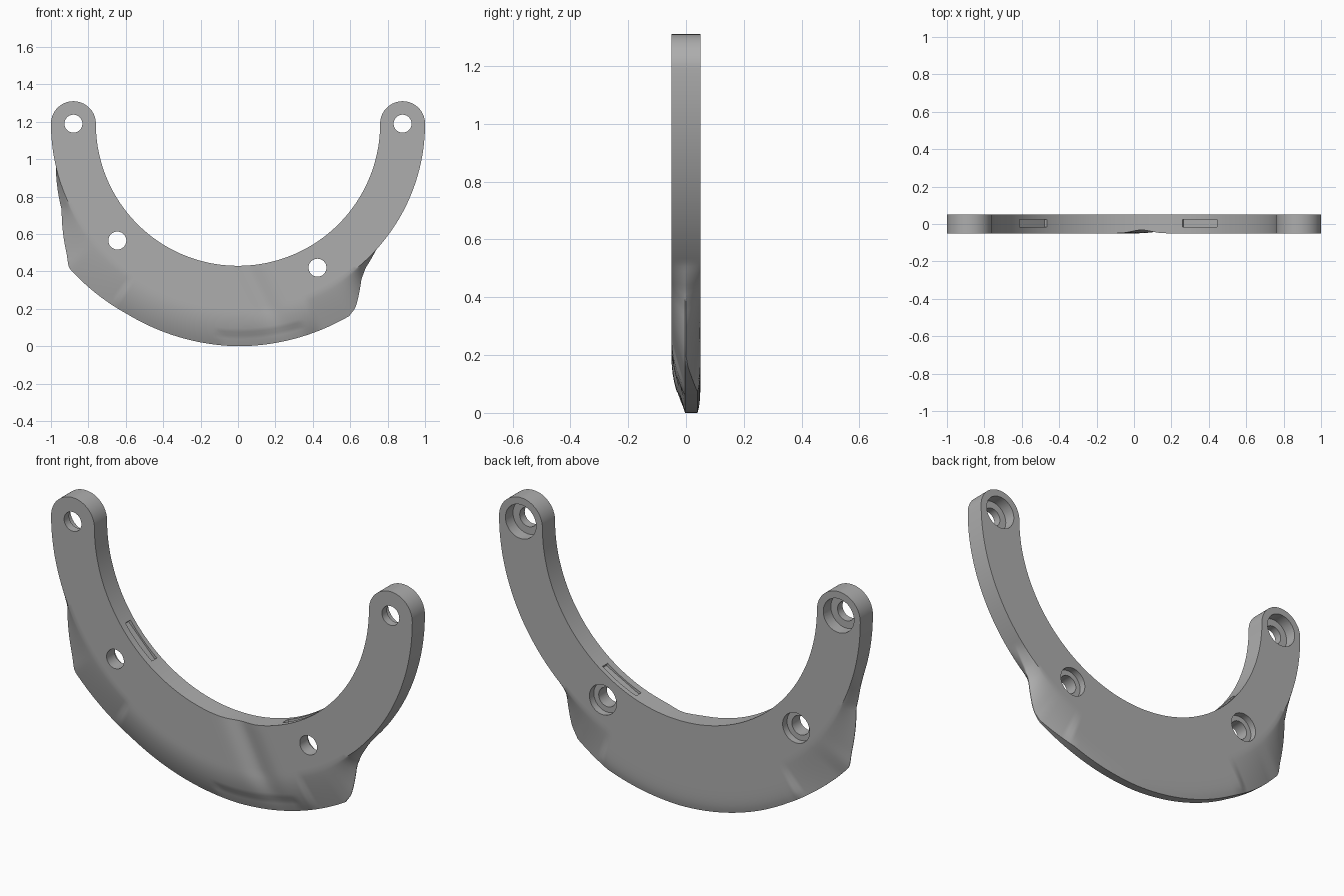
import bpy, bmesh, math
from mathutils import Matrix, Vector

cube = bpy.data.objects.get("Cube")
if cube:
    bpy.data.objects.remove(cube)

CZ, R_IN, R_RING, LUG, H = 1.19, 0.76, 1.0, 0.12, 0.05
MID = (R_IN + R_RING) / 2

# Outer outline: (angle from straight down, radius)
OUTLINE = [(-90, 1), (-77, 1), (-64, 1.049), (-52.6, 1.152), (-49.6, 1.188),
           (-30, 1.178), (0, 1.19), (30, 1.188), (32.5, 1.168), (34.3, 1.137),
           (38.5, 1.06), (41.5, 1.03), (47.6, 1), (90, 1)]
# Depth of the back rim along the same angles
BACK_RIM = [(-90, 0), (-46, 0), (-31, .04), (20, .04), (32, 0), (90, 0)]


def lookup(table, a):
    for (a0, v0), (a1, v1) in zip(table, table[1:]):
        if a <= a1:
            return v0 + (v1 - v0) * (a - a0) / (a1 - a0)
    return table[-1][1]


def bump(d, width):
    return math.exp(-(d / width) ** 2)


def scoop(x, z):
    """Shallow worn groove running down the front, with a ledge at the bottom."""
    centre = 0.04 + 0.5 * max(0, 0.43 - z)
    groove = 0.018 * bump(x - centre, 0.07) * min(1, max(0, z / 0.2))
    ledge = 0.012 if -0.1 < x < 0.35 and z < 0.075 + 0.15 * max(0, x - 0.1) else 0
    return groove + ledge


def columns():
    """Yield inner, ring and outer points plus angle, from one lug to the other."""
    def lug(side, phi):
        c, z = LUG * math.cos(phi), CZ + LUG * math.sin(phi)
        outer = Vector((side * (MID + c), z))
        return Vector((side * (MID - c), z)), outer, outer, side * 90
    steps = 20
    for i in range(steps, 0, -1):
        yield lug(-1, math.pi / 2 * i / steps)
    for i in range(181):
        a = i - 90
        d = Vector((math.sin(math.radians(a)), -math.cos(math.radians(a))))
        c = Vector((0, CZ))
        yield c + d * R_IN, c + d * R_RING, c + d * lookup(OUTLINE, a), a
    for i in range(1, steps + 1):
        yield lug(1, math.pi / 2 * i / steps)


# Body: closed loops of cross-section swept along the arc
bm = bmesh.new()
FLAT, FLARE = 12, 10
loops = []
for inner, ring, outer, a in columns():
    power = 2 if -35 < a < 22 else 1.2
    front, back = [], []
    for i in range(FLAT + 1):
        p = inner.lerp(ring, i / FLAT)
        dip = scoop(*p) if abs(a) < 40 else 0
        front.append((p.x, -H + dip, p.y))
        back.append((p.x, H, p.y))
    rim = lookup(BACK_RIM, a)
    for i in range(1, FLARE + 1):
        t = i / FLARE
        p = ring.lerp(outer, t)
        f = t ** power
        dip = scoop(*p) * (1 - f) if abs(a) < 40 else 0
        front.append((p.x, -H * (1 - f) - 0.003 * f + dip, p.y))
        back.append((p.x, H + (rim - H) * t ** (6 if rim > .03 else 1.2), p.y))
    loops.append([bm.verts.new(v) for v in front + back[::-1]])
for l0, l1 in zip(loops, loops[1:]):
    n = len(l0)
    for i in range(n):
        j = (i + 1) % n
        bm.faces.new((l0[i], l0[j], l1[j], l1[i]))
bmesh.ops.remove_doubles(bm, verts=bm.verts, dist=1e-4)
# Close the seam at the top of each lug if it is still open
edges = [e for e in bm.edges if e.is_boundary]
if edges:
    bmesh.ops.holes_fill(bm, edges=edges)
bmesh.ops.recalc_face_normals(bm, faces=bm.faces)


def make_object(name, mesh_bm):
    me = bpy.data.meshes.new(name)
    mesh_bm.to_mesh(me)
    mesh_bm.free()
    ob = bpy.data.objects.new(name, me)
    bpy.context.collection.objects.link(ob)
    return ob


body = make_object("curved_guard", bm)


def add_cylinder(target, x, z, radius, y0, y1):
    m = Matrix.Translation((x, (y0 + y1) / 2, z)) @ Matrix.Rotation(math.pi / 2, 4, 'X')
    bmesh.ops.create_cone(target, cap_ends=True, segments=40, radius1=radius,
                          radius2=radius, depth=y1 - y0, matrix=m)


# Cutters: bolt holes, counterbores in the back, recesses in the inner wall
holes, bores, slots = bmesh.new(), bmesh.new(), bmesh.new()
for x, z, r, floor in [(-MID, CZ, .085, -.01), (MID, CZ, .085, -.01),
                       (-.645, .565, .075, .015), (.425, .42, .075, .015)]:
    add_cylinder(holes, x, z, .048, -.2, .2)
    add_cylinder(bores, x, z, r, floor, .2)
for a in (-45.8, 27.8):
    m = (Matrix.Translation((0, 0.005, CZ)) @ Matrix.Rotation(-math.radians(a), 4, 'Y')
         @ Matrix.Translation((0, 0, -.735)) @ Matrix.Diagonal((.21, .04, .066, 1)))
    bmesh.ops.create_cube(slots, size=1, matrix=m)

bpy.context.view_layer.objects.active = body
body.select_set(True)
for name, cutter_bm in (("bolt_holes", holes), ("counterbores", bores), ("recesses", slots)):
    cutter = make_object(name, cutter_bm)
    cutter.hide_render = True
    mod = body.modifiers.new(name, 'BOOLEAN')
    mod.operation, mod.solver, mod.object = 'DIFFERENCE', 'EXACT', cutter
    bpy.ops.object.modifier_apply(modifier=mod.name)
    bpy.data.objects.remove(cutter)

# Material and shading
mat = bpy.data.materials.new("plain_grey")
mat.use_nodes = True
grey = (0.42, 0.42, 0.42, 1)
mat.diffuse_color = grey
mat.node_tree.nodes["Principled BSDF"].inputs["Base Color"].default_value = grey
body.data.materials.clear()
body.data.materials.append(mat)
bpy.ops.object.shade_smooth_by_angle(angle=math.radians(30))
